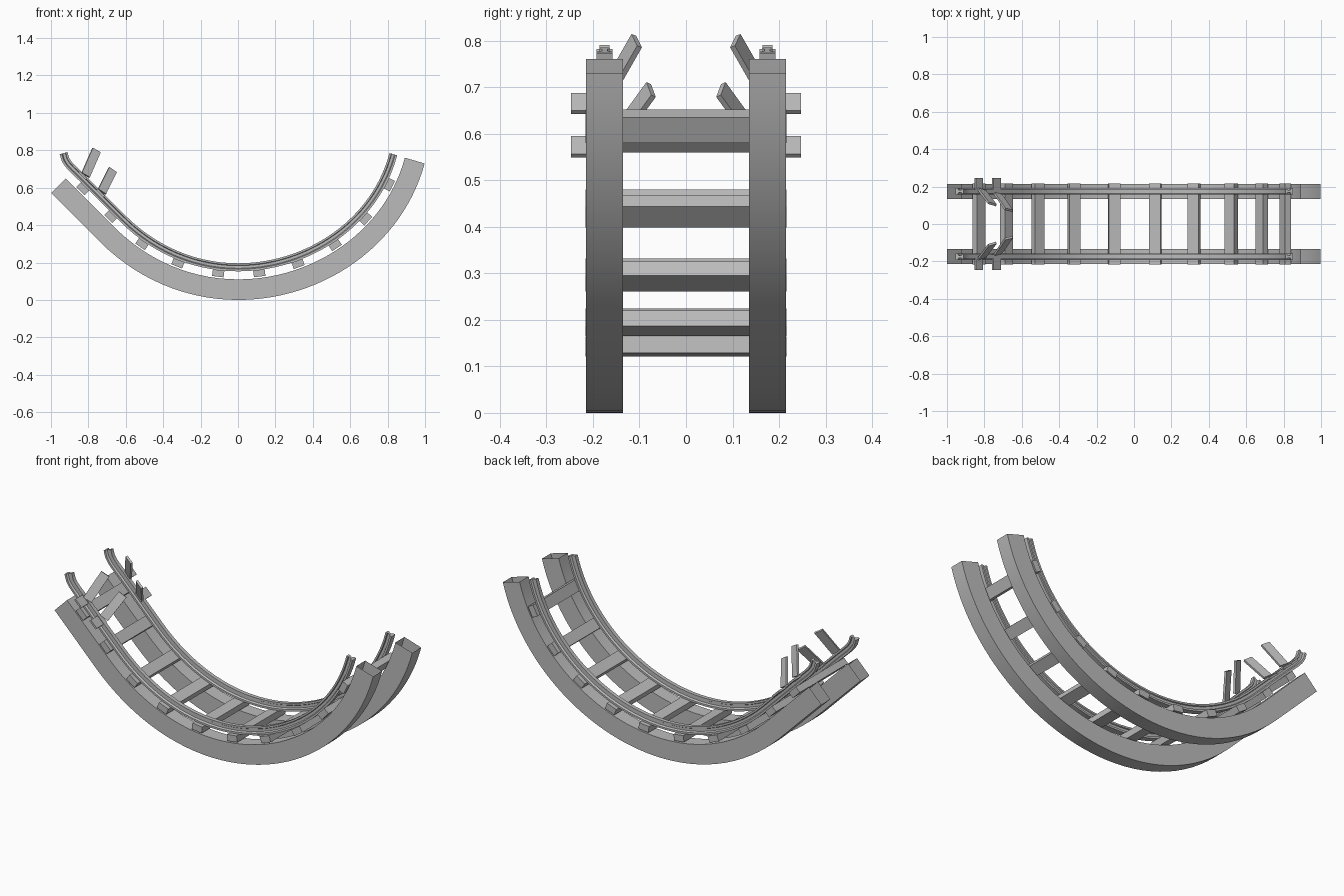
import bpy, bmesh, math
from mathutils import Vector, Matrix

if "Cube" in bpy.data.objects:
    bpy.data.objects.remove(bpy.data.objects["Cube"])

steel = bpy.data.materials.new("grey steel")
steel.use_nodes = True
steel.diffuse_color = (0.5, 0.5, 0.5, 1)
steel.node_tree.nodes["Principled BSDF"].inputs["Base Color"].default_value = (0.5, 0.5, 0.5, 1)


def make_object(name, bm, mirrored=True):
    bmesh.ops.recalc_face_normals(bm, faces=bm.faces)
    mesh = bpy.data.meshes.new(name)
    bm.to_mesh(mesh)
    bm.free()
    mesh.materials.append(steel)
    ob = bpy.data.objects.new(name, mesh)
    bpy.context.collection.objects.link(ob)
    if mirrored:
        mod = ob.modifiers.new("Mirror", 'MIRROR')
        mod.use_axis = (False, True, False)
        mod.use_mirror_merge = False
    return ob


def smooth(ob):
    bpy.ops.object.select_all(action='DESELECT')
    ob.select_set(True)
    bpy.context.view_layer.objects.active = ob
    bpy.ops.object.shade_smooth_by_angle(angle=math.radians(30))


def bezier(a, b, c, d, n):
    a, b, c, d = map(Vector, (a, b, c, d))
    for i in range(n):
        t = i / n
        s = 1 - t
        yield a * s**3 + b * 3 * s * s * t + c * 3 * s * t * t + d * t**3


def centreline(n):
    """Beam centreline in x, z: a straight slope, then a long bowl."""
    pts = [Vector((-0.96, 0.61)).lerp(Vector((-0.70, 0.35)), i / n) for i in range(n)]
    pts += bezier((-0.70, 0.35), (-0.513, 0.163), (-0.265, 0.055), (0, 0.055), n)
    pts += bezier((0, 0.055), (0.43, 0.055), (0.833, 0.33), (0.945, 0.745), 2 * n)
    return pts + [Vector((0.945, 0.745))]


def frames(pts):
    """Pair each path point with its inward normal."""
    out = []
    for i, p in enumerate(pts):
        t = (pts[min(i + 1, len(pts) - 1)] - pts[max(i - 1, 0)]).normalized()
        out.append((p, Vector((-t.y, t.x))))
    return out


def sweep(name, path, section, capped):
    bm = bmesh.new()
    rings = []
    for p, n in path:
        ring = []
        for y, d in section:
            q = p + n * d
            ring.append(bm.verts.new((q.x, y, q.y)))
        rings.append(ring)
    k = len(section)
    for a, b in zip(rings, rings[1:]):
        for j in range(k):
            bm.faces.new((a[j], a[(j + 1) % k], b[(j + 1) % k], b[j]))
    if capped:
        bm.faces.new(rings[0])
        bm.faces.new(rings[-1])
    ob = make_object(name, bm)
    smooth(ob)
    return ob


def box(name, centre, axes, size, mirrored):
    """Box with its own three axes."""
    bm = bmesh.new()
    rot = Matrix([a.normalized() for a in axes]).transposed().to_4x4()
    bmesh.ops.create_cube(bm, size=1, matrix=Matrix.Translation(centre) @ rot @ Matrix.Diagonal((*size, 1)))
    return make_object(name, bm, mirrored)


# Hollow side beams with open ends
line = centreline(14)
beam = [(0.135, -0.055), (0.215, -0.055), (0.215, 0.055), (0.135, 0.055)]
sweep("side_beam", frames(line), beam, False)

# Rails: wide foot, thin web, narrower head; upper left end curls up
curl = [Vector(p) for p in ((-0.932, 0.785), (-0.922, 0.75), (-0.907, 0.727), (-0.886, 0.704))]
rail_line = curl + [q for q in (p + n * 0.12 for p, n in frames(line)) if q.x > -0.85]
half = [(0.017, -0.022), (0.017, -0.011), (0.006, -0.006), (0.006, 0.008), (0.011, 0.011), (0.011, 0.021)]
rail = [(0.175 + y, d) for y, d in half] + [(0.175 - y, d) for y, d in reversed(half)]
sweep("rail", frames(rail_line), rail, True)

# Cross ties between beams and rails
fine = frames(centreline(150))
Y = Vector((0, 1, 0))
for i, x in enumerate((-0.83, -0.68, -0.515, -0.32, -0.107, 0.112, 0.322, 0.52, 0.682, 0.81)):
    p, n = min(fine, key=lambda f: abs((f[0] + f[1] * 0.081).x - x))
    q = p + n * 0.081
    up = Vector((n.x, 0, n.y))
    box(f"cross_tie_{i + 1}", Vector((q.x, 0, q.y)), (Y.cross(up), Y, up), (0.062, 0.432, 0.036), False)

# Bent brackets at the upper left end: flat foot plus a raised inward plank
slope = Vector((1, 0, -1))
raised = Vector((1, 0, 1))
brackets = (
    ("upper", (-0.83, 0.665), (-0.815, 0.182, 0.667), (-0.757, 0.106, 0.80)),
    ("lower", (-0.735, 0.572), (-0.728, 0.16, 0.578), (-0.67, 0.075, 0.695)),
)
for name, (x, z), base, top in brackets:
    base, top = Vector(base), Vector(top)
    inner = base.y - 0.005
    box(name + "_bracket_foot", Vector((x, (inner + 0.247) / 2, z)), (slope, Y, raised),
        (0.054, 0.247 - inner, 0.011), True)
    rise = top - base
    wide = Vector((0.043, -0.013, -0.025))
    wide -= rise * (wide.dot(rise) / rise.length_squared)
    box(name + "_bracket_plank", (base + top) / 2, (wide, rise, wide.cross(rise)),
        (0.05, rise.length, 0.012), True)
